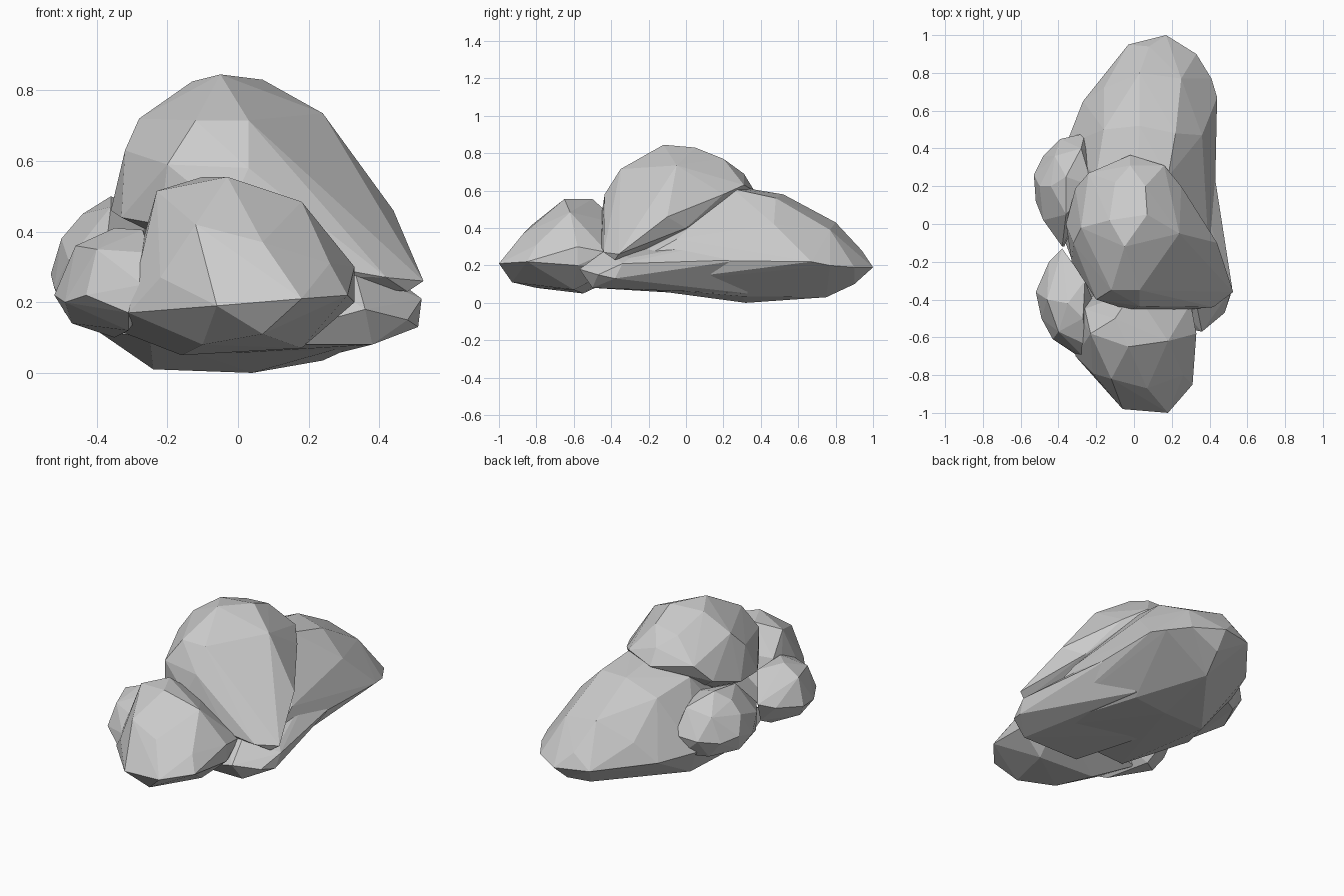
import bpy, bmesh

def boulder(name, corners):
    """Faceted boulder: convex hull around its main corner points."""
    bm = bmesh.new()
    for p in corners:
        bm.verts.new(p)
    res = bmesh.ops.convex_hull(bm, input=bm.verts[:])
    loose = {v for v in res["geom_interior"] + res["geom_unused"]
             if isinstance(v, bmesh.types.BMVert)}
    bmesh.ops.delete(bm, geom=list(loose), context='VERTS')
    bmesh.ops.recalc_face_normals(bm, faces=bm.faces)
    me = bpy.data.meshes.new(name)
    bm.to_mesh(me)
    bm.free()
    ob = bpy.data.objects.new(name, me)
    bpy.context.collection.objects.link(ob)
    return ob

# long rock at the back
boulder("back_rock", [
    (0.17, 1.0, 0.19), (-0.03, 0.95, 0.2), (0.08, 0.94, 0.28), (0.33, 0.9, 0.19),
    (0.15, 0.9, 0.1), (0.03, 0.8, 0.43), (0.25, 0.77, 0.39), (0.41, 0.77, 0.2),
    (0.1, 0.75, 0.03), (-0.16, 0.72, 0.32), (-0.27, 0.65, 0.2), (0.44, 0.67, 0.22),
    (0.03, 0.52, 0.58), (0.22, 0.48, 0.56), (-0.16, 0.5, 0.5), (-0.36, 0.42, 0.2),
    (0.04, 0.32, 0.0), (-0.24, 0.3, 0.01), (0.24, 0.3, 0.035), (0.02, 0.28, 0.62),
    (0.18, 0.25, 0.61), (-0.2, 0.25, 0.54), (0.425, 0.2, 0.24), (-0.4, 0.0, 0.12),
    (0.39, -0.05, 0.34), (0.42, -0.25, 0.23), (0.36, -0.4, 0.22), (0.36, -0.35, 0.09),
    (-0.25, -0.4, 0.1), (0.36, 0.47, 0.42)])

# low shelf running out to the front right
boulder("side_ledge", [
    (0.52, -0.34, 0.21), (0.51, -0.38, 0.13), (0.48, -0.47, 0.15), (0.38, -0.5, 0.08),
    (0.36, -0.57, 0.18), (0.33, -0.42, 0.29), (0.48, -0.3, 0.24), (0.42, 0.3, 0.23),
    (0.26, 0.33, 0.05), (0.0, -0.5, 0.08), (-0.1, 0.0, 0.05), (0.1, -0.3, 0.35),
    (0.3, 0.3, 0.35)])

# tall rock on top
boulder("top_rock", [
    (-0.05, -0.12, 0.845), (0.07, 0.05, 0.83), (-0.13, 0.02, 0.825), (0.24, -0.05, 0.735),
    (0.06, 0.2, 0.77), (-0.1, 0.22, 0.75), (-0.28, -0.02, 0.72), (-0.12, -0.35, 0.715),
    (0.03, -0.35, 0.715), (-0.2, -0.4, 0.59), (0.03, -0.435, 0.58), (-0.32, -0.1, 0.63),
    (-0.24, 0.27, 0.62), (-0.02, 0.31, 0.69), (-0.02, 0.365, 0.6), (0.16, 0.31, 0.63),
    (0.25, 0.2, 0.58), (-0.31, 0.19, 0.52), (-0.36, 0.0, 0.46), (-0.33, -0.2, 0.44),
    (-0.22, -0.37, 0.42), (-0.03, -0.455, 0.45), (0.25, -0.455, 0.3), (0.42, -0.44, 0.27),
    (0.525, -0.36, 0.26), (0.48, -0.38, 0.23), (0.44, -0.1, 0.46), (0.0, -0.42, 0.28),
    (0.36, 0.0, 0.4), (0.0, 0.0, 0.3)])

# front rock
boulder("front_rock", [
    (-0.06, -0.98, 0.19), (0.18, -1.0, 0.21), (0.31, -0.85, 0.22), (0.07, -0.93, 0.11),
    (0.07, -0.87, 0.37), (-0.12, -0.82, 0.42), (-0.03, -0.65, 0.555), (0.18, -0.62, 0.485),
    (-0.23, -0.58, 0.515), (-0.1, -0.5, 0.555), (-0.26, -0.45, 0.4), (-0.31, -0.7, 0.17),
    (-0.22, -0.79, 0.27), (0.26, -0.8, 0.31), (0.32, -0.7, 0.25), (0.33, -0.58, 0.3),
    (0.33, -0.58, 0.2), (-0.16, -0.55, 0.05), (0.18, -0.6, 0.07), (-0.1, -0.8, 0.08),
    (-0.34, -0.4, 0.12), (0.0, -0.35, 0.42), (0.3, -0.42, 0.27), (0.25, -0.35, 0.2)])

# two small stones on the left
boulder("left_back_stone", [
    (-0.53, 0.26, 0.28), (-0.52, 0.12, 0.24), (-0.48, 0.36, 0.26), (-0.39, 0.45, 0.28),
    (-0.26, 0.48, 0.3), (-0.21, 0.38, 0.3), (-0.5, 0.2, 0.38), (-0.44, 0.2, 0.45),
    (-0.36, 0.25, 0.5), (-0.28, 0.4, 0.44), (-0.42, 0.36, 0.4), (-0.36, 0.05, 0.47),
    (-0.48, 0.02, 0.32), (-0.38, -0.12, 0.3), (-0.49, 0.2, 0.17), (-0.41, 0.37, 0.17),
    (-0.28, 0.44, 0.18), (-0.4, 0.05, 0.13), (-0.22, 0.2, 0.45), (-0.46, 0.0, 0.2),
    (-0.37, -0.12, 0.2)])

boulder("left_front_stone", [
    (-0.52, -0.36, 0.22), (-0.49, -0.5, 0.2), (-0.43, -0.61, 0.22), (-0.27, -0.7, 0.25),
    (-0.31, -0.69, 0.17), (-0.25, -0.64, 0.34), (-0.27, -0.5, 0.405), (-0.35, -0.42, 0.41),
    (-0.46, -0.4, 0.36), (-0.4, -0.57, 0.35), (-0.26, -0.3, 0.39), (-0.38, -0.13, 0.28),
    (-0.45, -0.2, 0.25), (-0.47, -0.4, 0.14), (-0.35, -0.3, 0.1), (-0.31, -0.6, 0.12),
    (-0.35, -0.2, 0.15), (-0.22, -0.4, 0.25)])
